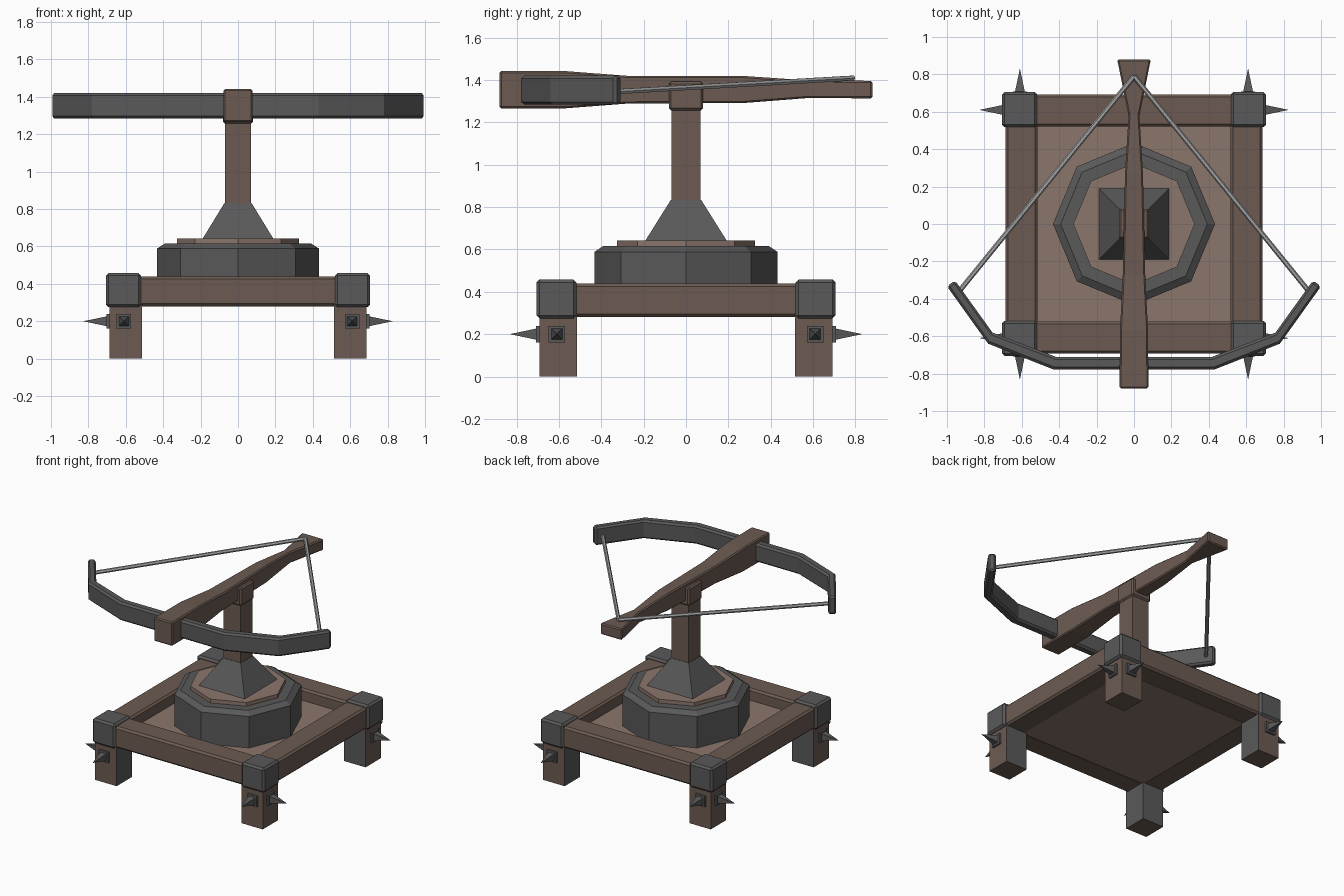
import bpy, bmesh
from math import cos, sin, pi, radians
from mathutils import Vector, Matrix

if "Cube" in bpy.data.objects:
    bpy.data.objects.remove(bpy.data.objects["Cube"])


def material(name, r, g, b):
    m = bpy.data.materials.new(name)
    m.diffuse_color = (r, g, b, 1)
    m.use_nodes = True
    m.node_tree.nodes["Principled BSDF"].inputs["Base Color"].default_value = m.diffuse_color
    return m


WOOD = material("wood", .15, .105, .085)
PLANK = material("light_wood", .26, .18, .15)
IRON = material("iron", .10, .10, .10)
CORD = material("cord", .38, .38, .38)


def loft(name, rings, mat, bevel=0):
    """Skin a closed solid through rings of equal point count."""
    bm = bmesh.new()
    vs = [[bm.verts.new(p) for p in ring] for ring in rings]
    n = len(vs[0])
    for a, b in zip(vs, vs[1:]):
        for i in range(n):
            j = (i + 1) % n
            bm.faces.new((a[i], a[j], b[j], b[i]))
    bm.faces.new(vs[0])
    bm.faces.new(vs[-1])
    bmesh.ops.remove_doubles(bm, verts=bm.verts[:], dist=1e-5)
    bmesh.ops.recalc_face_normals(bm, faces=bm.faces[:])
    me = bpy.data.meshes.new(name)
    bm.to_mesh(me)
    bm.free()
    me.materials.append(mat)
    ob = bpy.data.objects.new(name, me)
    bpy.context.collection.objects.link(ob)
    if bevel:
        mod = ob.modifiers.new("bevel", 'BEVEL')
        mod.width = bevel
        mod.segments = 1
        mod.limit_method = 'ANGLE'
        mod.angle_limit = radians(60)
    return ob


def rect(x0, x1, y0, y1, z):
    return [(x0, y0, z), (x1, y0, z), (x1, y1, z), (x0, y1, z)]


def box(name, x, y, z, mat, bevel=0):
    return loft(name, [rect(*x, *y, z[0]), rect(*x, *y, z[1])], mat, bevel)


def ngon(r, z, n=8):
    return [(r * cos(2 * pi * i / n), r * sin(2 * pi * i / n), z) for i in range(n)]


def span(s, a, b):
    """Interval a..b mirrored to side s."""
    return sorted((s * a, s * b))


# Deck and frame beams
box("deck", (-.53, .53), (-.53, .53), (.281, .355), PLANK)
for s, side in ((-1, "front"), (1, "back")):
    box(side + "_beam", (-.6, .6), span(s, .52, .692), (.28, .44), WOOD, .014)
for s, side in ((-1, "left"), (1, "right")):
    box(side + "_beam", span(s, .515, .688), (-.6, .6), (.28, .44), WOOD, .014)


# Spike: square plate and pyramid, pointing along +x then turned about z
def spike(name, loc, angle):
    def sq(h, x):
        return [(x, -h, -h), (x, h, -h), (x, h, h), (x, -h, h)]
    ob = loft(name, [sq(.039, -.01), sq(.039, .012), sq(.026, .013), sq(0, .137)], IRON)
    ob.data.transform(Matrix.Translation(loc) @ Matrix.Rotation(angle, 4, 'Z'))


# Corner legs with iron-lined inner faces, iron caps and two spikes each
for sx, xn in ((-1, "left"), (1, "right")):
    for sy, yn in ((-1, "front"), (1, "back")):
        tag = f"{yn}_{xn}_"
        leg = box(tag + "leg", span(sx, .512, .688), span(sy, .514, .692), (0, .3), WOOD)
        leg.data.materials.append(IRON)
        for p in leg.data.polygons:
            if p.normal.x * sx < -.5 or p.normal.y * sy < -.5:
                p.material_index = 1
        box(tag + "cap", span(sx, .518, .706), span(sy, .518, .706), (.275, .458), IRON, .014)
        spike(tag + "side_spike", (sx * .69, sy * .61, .2), 0 if sx > 0 else pi)
        spike(tag + "end_spike", (sx * .61, sy * .695, .2), sy * pi / 2)

# Turntable
loft("turntable", [ngon(.433, .35), ngon(.433, .588), ngon(.392, .615)], IRON)
loft("turntable_disc", [ngon(.325, .6), ngon(.325, .643)], PLANK)

# Post with flared iron foot and wooden head
loft("post_foot", [rect(-.19, .19, -.193, .193, .64), rect(-.072, .072, -.072, .072, .833)], IRON)
box("post", (-.069, .069), (-.069, .069), (.8, 1.3), WOOD)
box("post_head", (-.08, .08), (-.08, .08), (1.257, 1.392), WOOD, .01)

# Stock: y, half width, bottom, top
profile = [(-.88, .077, 1.266, 1.442), (-.57, .075, 1.266, 1.442), (-.27, .06, 1.289, 1.419),
           (.27, .048, 1.291, 1.419), (.58, .029, 1.315, 1.398), (.88, .09, 1.313, 1.396)]
loft("stock", [[(-w, y, b), (w, y, b), (w, y, t), (-w, y, t)] for y, w, b, t in profile], WOOD, .008)

# Bow: matching outer and inner outline points, mirrored
half = [((.43, -.778), (.418, -.71)), ((.78, -.64), (.757, -.58)), ((1.0, -.333), (.957, -.302))]
path = [((-a[0], a[1]), (-b[0], b[1])) for a, b in reversed(half)] + half
loft("bow", [[(*o, 1.284), (*i, 1.284), (*i, 1.42), (*o, 1.42)] for o, i in path], IRON, .013)

# Bowstring halves
for s, side in ((-1, "left"), (1, "right")):
    a, b = Vector((s * .935, -.36, 1.343)), Vector((0, .79, 1.409))
    ring = ngon(.0135, 0, 6)
    turn = (b - a).to_track_quat('Z', 'Y')
    loft(side + "_string", [[a + turn @ Vector(p) for p in ring],
                            [b + turn @ Vector(p) for p in ring]], CORD)
